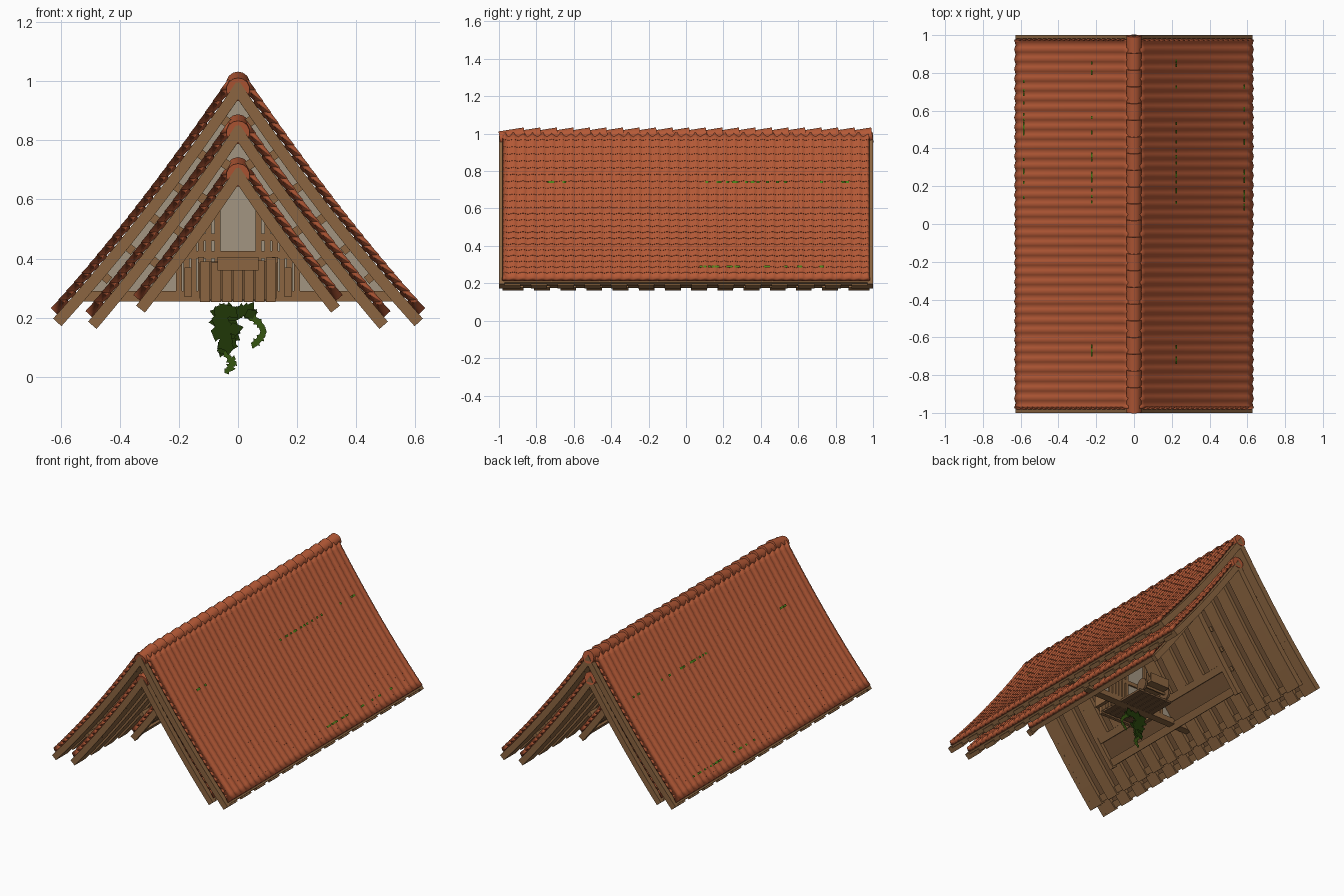
import bpy, bmesh, math, random
from mathutils import Matrix, Vector

random.seed(4)
cube = bpy.data.objects.get("Cube")
if cube:
    bpy.data.objects.remove(cube)


def material(name, rgb):
    m = bpy.data.materials.new(name)
    m.use_nodes = True
    m.diffuse_color = (*rgb, 1)
    m.node_tree.nodes["Principled BSDF"].inputs["Base Color"].default_value = (*rgb, 1)
    return m


TILE = material("terracotta", (0.46, 0.1, 0.037))
WOOD = material("oak", (0.26, 0.13, 0.052))
DARK = material("dark_oak", (0.17, 0.085, 0.036))
PLASTER = material("plaster", (0.36, 0.30, 0.22))
LEAF = material("ivy", (0.014, 0.038, 0.002))
SPRIG = material("young_ivy", (0.035, 0.09, 0.005))
MOSS = material("moss", (0.07, 0.23, 0.01))


def finish(name, bm, mat, smooth=False):
    bmesh.ops.recalc_face_normals(bm, faces=bm.faces)
    me = bpy.data.meshes.new(name)
    bm.to_mesh(me)
    bm.free()
    me.materials.append(mat)
    if smooth:
        me.shade_smooth()
        me.set_sharp_from_angle(angle=math.radians(50))
    ob = bpy.data.objects.new(name, me)
    bpy.context.collection.objects.link(ob)
    return ob


def slope_point(x, off, drop, side):
    """Point on the flared roof curve, shifted off along its normal."""
    z = 1.05 - 1.5 * x + 0.31 * x * x - drop
    d = -1.5 + 0.62 * x
    n = math.hypot(1, d)
    px, pz = x - d / n * off, z + off / n
    if px < 0:
        px, pz = 0, pz - d * px
    return px * side, pz


def add_box(bm, x0, x1, y0, y1, z0, z1):
    mid = Vector((x0 + x1, y0 + y1, z0 + z1)) / 2
    size = (x1 - x0, y1 - y0, z1 - z0, 1)
    bmesh.ops.create_cube(bm, size=1, matrix=Matrix.Translation(mid) @ Matrix.Diagonal(size))


def boxes(name, mat, items):
    bm = bmesh.new()
    for b in items:
        add_box(bm, *b)
    finish(name, bm, mat)


def sweep(name, mat, x0, x1, low, high, spans, drop, steps=10):
    """Solid strips that follow the roof curve, on both slopes."""
    bm = bmesh.new()
    for side in (-1, 1):
        for y0, y1 in spans:
            last = None
            for i in range(steps + 1):
                x = x0 + (x1 - x0) * i / steps
                ring = []
                for off, y in ((low, y0), (high, y0), (high, y1), (low, y1)):
                    px, pz = slope_point(x, off, drop, side)
                    ring.append(bm.verts.new((px, y, pz)))
                if last:
                    for k in range(4):
                        j = (k + 1) % 4
                        bm.faces.new((last[k], last[j], ring[j], ring[k]))
                else:
                    bm.faces.new(ring)
                last = ring
            bm.faces.new(last[::-1])
    finish(name, bm, mat)


def tiles(name, x1, half, drop):
    """Rows of rounded tiles: ripples along y, a slight step at each row."""
    rows = round(36 * x1)
    cols = round(half * 20) * 8
    for side, label in ((-1, "right"), (1, "left")):
        bm = bmesh.new()
        last = None
        for i in range(rows):
            for end in (0, 1):
                x = 0.03 + (x1 - 0.03) * (i + end) / rows
                line = []
                for c in range(cols + 1):
                    off = 0.005 * math.cos(c * math.pi / 2) + 0.002 * (end - 0.5)
                    px, pz = slope_point(x, off, drop, side)
                    line.append(bm.verts.new((px, -half + 2 * half * c / cols, pz)))
                if last:
                    for a in range(cols):
                        bm.faces.new((last[a], line[a], line[a + 1], last[a + 1]))
                last = line
        ob = finish(f"{label}_{name}", bm, TILE, True)
        if sum(p.normal.z * p.area for p in ob.data.polygons) < 0:
            ob.data.flip_normals()
        mod = ob.modifiers.new("thickness", "SOLIDIFY")
        mod.thickness = 0.026
        mod.offset = -1


def ridge(name, half, drop):
    """Overlapping round caps, each tilted up towards the back."""
    bm = bmesh.new()
    count = round(half * 22)
    pitch = 2 * half / count
    length = pitch * 1.5
    for i in range(count):
        y = -half + length / 2 + (2 * half - length) * i / (count - 1)
        m = Matrix.Translation((0, y, 0.983 - drop)) @ Matrix.Rotation(math.radians(99), 4, "X")
        bmesh.ops.create_cone(bm, cap_ends=True, segments=14, radius1=0.04,
                              radius2=0.04, depth=length, matrix=m)
    finish(name, bm, TILE, True)


# Three nested roofs
for name, x1, half, drop in (("outer", 0.63, 1.0, 0), ("middle", 0.512, 0.98, 0.145),
                             ("inner", 0.35, 0.6, 0.29)):
    tiles(f"{name}_roof_tiles", x1, half - 0.026, drop)
    ridge(f"{name}_ridge_caps", half - 0.003, drop)
    sweep(f"{name}_roof_boards", DARK, 0, x1 - 0.005, -0.038, -0.024,
          [(-half + 0.03, half - 0.03)], drop)
    sweep(f"{name}_barge_boards", WOOD, 0, x1 + 0.014, -0.062, -0.024,
          [(-half, -half + 0.03), (half - 0.03, half)], drop)
    sweep(f"{name}_eave_board", WOOD, x1 - 0.02, x1 + 0.008, -0.052, -0.024,
          [(-half + 0.03, half - 0.03)], drop, 2)
    # the inner rafters stop short above a plain boarded eave
    n = round(half * 14)
    gap = 2 * half / n
    sweep(f"{name}_rafters", WOOD, 0, 0.24 if name == "inner" else x1 + 0.014, -0.062, -0.036,
          [(-half + gap * (i + 0.2), -half + gap * (i + 0.8)) for i in range(n)], drop, 6)
sweep("inner_eave_purlin", WOOD, 0.24, 0.265, -0.06, -0.036, [(-0.57, 0.57)], 0.29, 1)

# Purlins in the gaps between roofs
for name, half, drop, count in (("outer", 0.9, 0, 6), ("middle", 0.58, 0.145, 4)):
    for i in range(count):
        x = 0.09 + 0.08 * i
        sweep(f"{name}_purlin", WOOD, x, x + 0.018, -0.083, -0.06, [(-half, half)], drop, 1)

# Plastered gable wall and its timber frame
bm = bmesh.new()
half_curve = [slope_point(0.54 * i / 12, -0.04, 0, 1) for i in range(13)]
outline = [(-x, z) for x, z in half_curve[:0:-1]] + half_curve
outline += [(half_curve[-1][0], 0.27), (-half_curve[-1][0], 0.27)]
face = bm.faces.new([bm.verts.new((x, -0.01, z)) for x, z in outline])
ext = bmesh.ops.extrude_face_region(bm, geom=[face])
bmesh.ops.translate(bm, vec=(0, 0.02, 0),
                    verts=[v for v in ext["geom"] if isinstance(v, bmesh.types.BMVert)])
finish("gable_wall", bm, PLASTER)
frame = [(-0.54, 0.54, -0.025, 0.025, 0.255, 0.29), (-0.2, 0.2, -0.02, 0.02, 0.4, 0.425)]
for s in (-1, 1):
    for x in (0.07, 0.1, 0.125, 0.15, 0.175, 0.2):
        frame.append((s * x - 0.01, s * x + 0.01, -0.022, 0.022, 0.27, 0.66 - 1.2 * x))
    frame.append((s * 0.11 - 0.045, s * 0.11 + 0.045, -0.018, 0.018, 0.46, 0.485))
boxes("wall_timbers", WOOD, frame)

# Balcony in front of the wall, with a loading deck behind it
deck = [(-0.125 + i * 0.042, -0.087 + i * 0.042, -0.14, 0.2, 0.256, 0.27) for i in range(6)]
boxes("balcony_floor", DARK, deck)
boxes("balcony_backing", DARK, [(-0.12, 0.12, -0.164, -0.156, 0.26, 0.39)])
planks = []
for i in range(7):
    x = -0.128 + i * 0.037
    planks.append((x, x + 0.033, -0.172, -0.148, 0.252, 0.395 + random.uniform(-0.01, 0.01)))
planks.append((-0.07, 0.07, -0.18, -0.14, 0.36, 0.405))
boxes("balcony_planks", WOOD, planks)
rails = []
for s in (-1, 1):
    rails.append((s * 0.125 - 0.01, s * 0.125 + 0.01, -0.16, 0.0, 0.385, 0.405))
    for i in range(4):
        y = -0.15 + i * 0.045
        rails.append((s * 0.125 - 0.006, s * 0.125 + 0.006, y - 0.006, y + 0.006, 0.265, 0.39))
    rails.append((s * 0.17 - 0.012, s * 0.17 + 0.012, -0.15, 0.0, 0.27, 0.37))
boxes("balcony_rails", WOOD, rails)

# Small cart on the deck
boxes("cart_body", WOOD, [(-0.07, 0.07, 0.13, 0.24, 0.32, 0.335),
                          (-0.07, 0.07, 0.235, 0.245, 0.32, 0.38),
                          (-0.09, 0.09, 0.18, 0.19, 0.305, 0.32)])
bm = bmesh.new()
for x in (-0.09, 0.09):
    m = Matrix.Translation((x, 0.185, 0.312)) @ Matrix.Rotation(math.pi / 2, 4, "Y")
    bmesh.ops.create_cone(bm, cap_ends=True, segments=14, radius1=0.042,
                          radius2=0.042, depth=0.014, matrix=m)
finish("cart_wheels", bm, DARK)


def leaf(bm, centre, size):
    """One pointed leaf, turned at random in the hanging plane."""
    turn = Matrix.Rotation(random.uniform(0, math.tau), 4, "Y")
    tip = [(-size, 0, 0), (0, 0, size * 0.7), (size, 0, 0), (0, 0, -size * 0.7)]
    bm.faces.new([bm.verts.new(Vector(centre) + turn @ Vector(p)) for p in tip])


# Hanging ivy: a dense clump with two trailing strands
bm = bmesh.new()
clumps = [(-0.04, 0.18, 0.03, 0.045, 34, 0.033), (0.025, 0.222, 0.02, 0.01, 10, 0.026),
          (-0.035, 0.105, 0.02, 0.025, 12, 0.026)]
for cx, cz, rx, rz, count, size in clumps:
    for i in range(count):
        spot = (cx + random.uniform(-rx, rx), random.uniform(-0.022, 0.004),
                cz + random.uniform(-rz, rz))
        leaf(bm, spot, size)
finish("ivy_clump", bm, LEAF)
bm = bmesh.new()
for i in range(14):
    t = i / 13
    leaf(bm, (0.05 + 0.035 * math.sin(t * 3), -0.012, 0.2 - 0.09 * t), 0.017)
    leaf(bm, (-0.028 + random.uniform(-0.016, 0.016), -0.008, 0.018 + 0.06 * t), 0.013)
finish("ivy_strands", bm, SPRIG)

# Moss flecks along two courses of the roof
bm = bmesh.new()
for side in (-1, 1):
    for x, y0, y1, count in ((0.214, 0.1, 0.5, 14), (0.214, 0.5, 0.86, 5),
                             (0.214, -0.75, -0.65, 6), (0.575, 0.05, 0.75, 18)):
        for i in range(count):
            y = random.uniform(y0, y1)
            quad = []
            for dx, dy in ((0, 0), (0.008, 0), (0.008, 0.016), (0, 0.016)):
                px, pz = slope_point(x + dx, 0.0068, 0, side)
                quad.append(bm.verts.new((px, y + dy, pz)))
            bm.faces.new(quad)
finish("moss_flecks", bm, MOSS)
